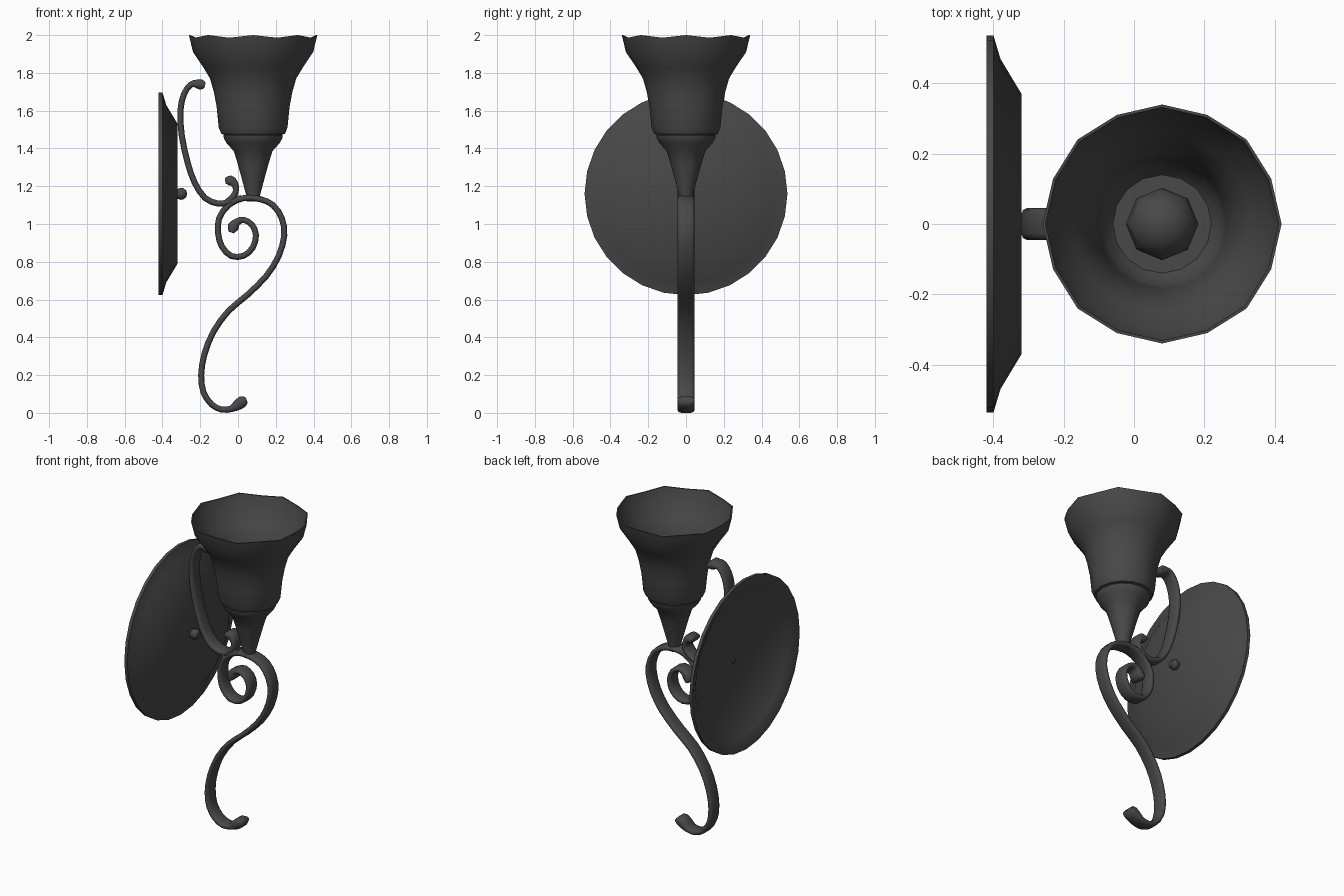
import bpy, bmesh, math
from mathutils import Vector

if "Cube" in bpy.data.objects:
    bpy.data.objects.remove(bpy.data.objects["Cube"])

# Dark iron finish shared by every part
iron = bpy.data.materials.new("dark_iron")
iron.diffuse_color = (0.065, 0.065, 0.065, 1)
iron.use_nodes = True
iron.node_tree.nodes["Principled BSDF"].inputs["Base Color"].default_value = iron.diffuse_color


def finish(bm, name, angle=40):
    bmesh.ops.remove_doubles(bm, verts=bm.verts, dist=1e-5)
    bmesh.ops.recalc_face_normals(bm, faces=bm.faces)
    me = bpy.data.meshes.new(name)
    bm.to_mesh(me)
    bm.free()
    me.materials.append(iron)
    ob = bpy.data.objects.new(name, me)
    bpy.context.collection.objects.link(ob)
    bpy.ops.object.select_all(action='DESELECT')
    ob.select_set(True)
    bpy.context.view_layer.objects.active = ob
    bpy.ops.object.shade_smooth_by_angle(angle=math.radians(angle))
    return ob


def lathe(name, profile, sides, place, wave=None):
    """Revolve (radius, height) points; place maps local coordinates to the model."""
    bm = bmesh.new()
    rings = []
    for r, h in profile:
        ring = []
        for i in range(sides):
            a = 2 * math.pi * i / sides
            dr, dh = wave(a, h) if wave else (1, 0)
            ring.append(bm.verts.new(place(r * dr * math.cos(a), r * dr * math.sin(a), h + dh)))
        rings.append(ring)
    for lo, hi in zip(rings, rings[1:]):
        for i in range(sides):
            j = (i + 1) % sides
            bm.faces.new((lo[i], lo[j], hi[j], hi[i]))
    return finish(bm, name)


def smooth_path(pts, steps=2):
    """Catmull-Rom subdivision of (x, z, thickness) points."""
    p = [Vector(q) for q in pts]
    p = [2 * p[0] - p[1]] + p + [2 * p[-1] - p[-2]]
    out = []
    for a, b, c, d in zip(p, p[1:], p[2:], p[3:]):
        for s in range(steps):
            t = s / steps
            out.append(0.5 * (2 * b + (c - a) * t + (2 * a - 5 * b + 4 * c - d) * t * t
                              + (3 * b - a - 3 * c + d) * t ** 3))
    return out + [p[-2]]


def strap(name, pts, half_width=0.045):
    """Sweep a rounded flat bar along a path in the xz plane."""
    path = smooth_path(pts)
    section = [(-1, 0), (-.88, -.34), (-.6, -.5), (.6, -.5), (.88, -.34),
               (1, 0), (.88, .34), (.6, .5), (-.6, .5), (-.88, .34)]
    bm = bmesh.new()
    rings = []
    for i, p in enumerate(path):
        d = path[min(i + 1, len(path) - 1)] - path[max(i - 1, 0)]
        n = Vector((-d.y, d.x)).normalized()
        rings.append([bm.verts.new((p.x + n.x * t * p.z, w * half_width, p.y + n.y * t * p.z))
                      for w, t in section])
    k = len(section)
    for lo, hi in zip(rings, rings[1:]):
        for i in range(k):
            bm.faces.new((lo[i], lo[(i + 1) % k], hi[(i + 1) % k], hi[i]))
    bm.faces.new(rings[0])
    bm.faces.new(rings[-1])
    return finish(bm, name, 70)


def upright(x, y, h):
    return (0.08 + x, y, h)


def sideways(x, y, h):
    return (h, x, 1.16 + y)


# Dished wall plate, open at the back
lathe("wall_plate", [(0, -.32), (.37, -.32), (.47, -.38), (.537, -.4), (.537, -.42),
                     (.525, -.42), (.465, -.392), (.365, -.332), (0, -.332)], 28, sideways)

# Fixing knob and its small nut behind the plate
lathe("plate_knob", [(0, -.27), (.018, -.274), (.03, -.29), (.032, -.302),
                     (.026, -.32), (.015, -.328)], 12, sideways)
lathe("plate_nut", [(0, -.34), (.016, -.34), (.016, -.33)], 8, sideways)


# Flared glass shade with gently scalloped rim
def scallop(a, h):
    k = max(0, (h - 1.72) / 0.28)
    c = math.cos(8 * a)
    return 1 + 0.012 * k * (c - 1) * .5, 0.007 * k * k * (c - 1)


lathe("shade", [(0, 1.472), (.15, 1.472), (.168, 1.477), (.182, 1.51), (.193, 1.62),
                (.208, 1.70), (.228, 1.77), (.264, 1.83), (.318, 1.91), (.34, 2.0), (.332, 2.0),
                (.308, 1.915), (.255, 1.838), (.219, 1.775), (.199, 1.70), (.184, 1.62),
                (.172, 1.515), (.14, 1.48), (0, 1.48)], 16, upright, scallop)

# Tapered cup with a small lip holding the shade
lathe("shade_cup", [(0, 1.477), (.15, 1.477), (.157, 1.468), (.155, 1.455), (.142, 1.43),
                    (.102, 1.385), (.082, 1.32), (.06, 1.24), (.036, 1.15), (.033, 1.12),
                    (0, 1.12)], 16, upright)

# Bulb
lathe("bulb", [(.04, 1.475), (.055, 1.52), (.09, 1.57), (.103, 1.62), (.09, 1.67),
               (.055, 1.705), (0, 1.72)], 8, upright)

# Long S scroll: tail curl, sweep up, then spiral
T = 0.032
body = [(-.085, .017), (-.14, .045), (-.183, .11), (-.195, .20), (-.178, .31), (-.13, .43),
        (-.05, .54), (.05, .625), (.15, .725), (.215, .83), (.245, .94), (.232, 1.03),
        (.185, 1.10), (.115, 1.132), (.03, 1.137), (-.05, 1.10), (-.1, 1.03), (-.105, .95),
        (-.085, .88), (-.035, .83), (.03, .832), (.078, .875), (.095, .94), (.075, .995),
        (.03, 1.022)]
strap("main_scroll", [(.045, .07, .03), (.025, .06, .06), (-.005, .04, .055), (-.035, .022, .035)]
      + [(x, z, T) for x, z in body]
      + [(-.005, 1.01, .04), (-.025, .985, .06), (-.036, .955, .03)])

# Upper arm: top curl, down the plate, flowing into the scroll
arm = [(-.25, 1.738), (-.285, 1.69), (-.305, 1.60), (-.298, 1.47), (-.268, 1.33),
       (-.23, 1.22), (-.175, 1.138), (-.105, 1.108), (-.045, 1.118), (.02, 1.138)]
strap("upper_arm", [(-.175, 1.733, .03), (-.195, 1.738, .055), (-.22, 1.742, .045)]
      + [(x, z, T) for x, z in arm])

# Small curl rising from the joint
strap("small_curl", [(-.06, 1.116, .03), (-.025, 1.145, .036), (-.01, 1.18, .03),
                     (-.02, 1.215, .042), (-.042, 1.23, .055), (-.068, 1.228, .028)])
